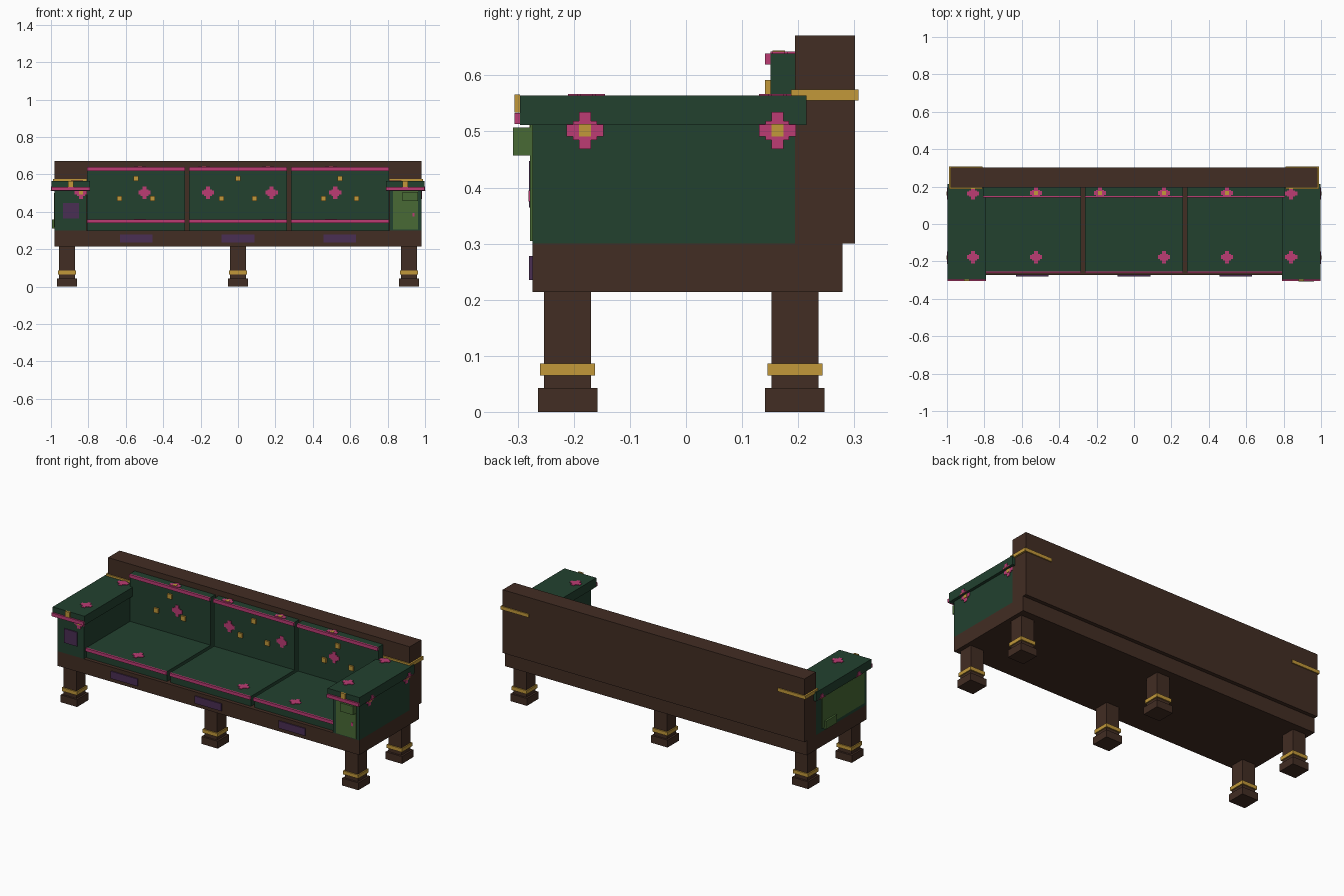
import bpy, bmesh

old = bpy.data.objects.get("Cube")
if old:
    bpy.data.objects.remove(old, do_unlink=True)


def material(name, rgb):
    lin = [((c / 255 + 0.055) / 1.055) ** 2.4 for c in rgb] + [1.0]
    m = bpy.data.materials.new(name)
    m.use_nodes = True
    m.diffuse_color = lin
    m.node_tree.nodes["Principled BSDF"].inputs["Base Color"].default_value = lin
    return m


WOOD = material("dark_wood", (66, 45, 35))
GREEN = material("green_fabric", (34, 65, 47))
PINK = material("pink_trim", (188, 60, 116))
GOLD = material("gold", (194, 152, 58))
PURPLE = material("purple_patch", (74, 46, 84))
MOSS = material("moss_patch", (72, 106, 53))


def boxes(name, mat, items):
    """One object made of boxes, each given as (x0, x1, y0, y1, z0, z1)."""
    bm = bmesh.new()
    for b in items:
        made = bmesh.ops.create_cube(bm, size=1.0)
        for v in made["verts"]:
            for i in range(3):
                lo, hi = sorted(b[2 * i:2 * i + 2])
                v.co[i] = lo if v.co[i] < 0 else hi
    me = bpy.data.meshes.new(name)
    bm.to_mesh(me)
    bm.free()
    me.materials.append(mat)
    ob = bpy.data.objects.new(name, me)
    bpy.context.collection.objects.link(ob)
    return ob


def flower(name, axis, face, out, ca, cb, clip=(-9, 9), gold=False):
    """Stepped blossom plate on an axis-aligned face, clipped on its second direction."""
    def plates(rects, depth):
        res = []
        for hw, hh in rects:
            lo, hi = max(cb - hh, clip[0]), min(cb + hh, clip[1])
            if hi - lo < 0.001:
                continue
            pairs = [(ca - hw, ca + hw), (lo, hi)]
            pairs.insert(axis, (face, face + out * depth))
            res.append([v for p in pairs for v in p])
        return res
    boxes(name, PINK, plates([(0.011, 0.033), (0.033, 0.011), (0.021, 0.017)], 0.003))
    centre = plates([(0.011, 0.011)], 0.005)
    if gold and centre:
        boxes(name + "_centre", GOLD, centre)


# Frame
boxes("base_rail", WOOD, [(-0.98, 0.98, -0.274, 0.279, 0.214, 0.30)])
boxes("backrest", WOOD, [(-0.98, 0.98, 0.194, 0.301, 0.30, 0.671)])

# Six legs with bands and feet
for y, row in ((-0.211, "front"), (0.194, "back")):
    for x, side in ((-0.914, "right"), (0, "middle"), (0.914, "left")):
        def block(h, z0, z1):
            return (x - h, x + h, y - h, y + h, z0, z1)
        tag = f"{row}_{side}_leg"
        boxes(tag, WOOD, [block(0.042, 0.043, 0.214), block(0.053, 0, 0.043)])
        boxes(tag + "_band", GOLD, [block(0.049, 0.065, 0.086)])

# Arms, caps and trims
for s, side in ((-1, "right"), (1, "left")):
    boxes(side + "_arm", GREEN, [(s * 0.81, s * 0.98, -0.274, 0.194, 0.30, 0.511)])
    boxes(side + "_arm_cap", GREEN, [(s * 0.79, s * 0.997, -0.296, 0.194, 0.511, 0.564),
                                     (s * 0.98, s * 0.997, 0.194, 0.215, 0.511, 0.564)])
    boxes(side + "_arm_trim", PINK, [(s * 0.79, s * 0.997, -0.306, -0.296, 0.513, 0.533)])
    boxes(side + "_arm_stud", GOLD, [(s * 0.88, s * 0.91, -0.306, -0.296, 0.534, 0.566)])
    boxes(side + "_back_band", GOLD, [(s * 0.81, s * 0.99, 0.187, 0.307, 0.555, 0.575)])

# Seat and back cushions with piping and buttons
for n, cx in enumerate((-0.545, 0, 0.545)):
    x0, x1 = cx - 0.262, cx + 0.262
    boxes(f"seat_cushion_{n}", GREEN, [(x0, x1, -0.253, 0.151, 0.30, 0.359)])
    boxes(f"back_cushion_{n}", GREEN, [(x0, x1, 0.151, 0.194, 0.30, 0.639)])
    boxes(f"cushion_piping_{n}", PINK, [(x0, x1, -0.263, -0.253, 0.341, 0.36),
                                        (x0, x1, 0.141, 0.151, 0.619, 0.639)])
    boxes(f"cushion_buttons_{n}", GOLD,
          [(cx + dx - 0.014, cx + dx + 0.014, 0.141, 0.151, z - 0.014, z + 0.014)
           for dx, z in ((0, 0.578), (-0.088, 0.472), (0.088, 0.472))])
    # Patch on the front rail
    boxes(f"rail_patch_{n}", PURPLE, [(cx - 0.087, cx + 0.087, -0.280, -0.274, 0.235, 0.278)])

# Fabric patches on the arms
boxes("arm_purple_patch", PURPLE, [(-0.935, -0.85, -0.280, -0.274, 0.364, 0.447)])
boxes("left_arm_patch", MOSS, [(0.83, 0.963, -0.278, -0.274, 0.305, 0.511),
                               (0.88, 0.963, -0.308, -0.274, 0.457, 0.507)])
boxes("left_arm_patch_mark", PINK, [(0.932, 0.943, -0.281, -0.278, 0.375, 0.395)])
boxes("right_arm_patch", MOSS, [(-0.984, -0.98, -0.25, 0.14, 0.32, 0.50),
                                (-0.995, -0.98, 0.02, 0.12, 0.31, 0.358)])

# Blossoms on the cushions, arm tops and arm fronts
for n, x in enumerate((-0.50, -0.16, 0.18, 0.52)):
    flower(f"back_blossom_{n}", 1, 0.151, -1, x, 0.503)
for n, x in enumerate((-0.524, -0.182, 0.16, 0.497)):
    flower(f"back_top_blossom_{n}", 2, 0.639, 1, x, 0.165, (0.151, 0.194), True)
    if n != 1:
        flower(f"seat_blossom_{n}", 2, 0.359, 1, x, -0.177)
for x, side in ((-0.861, "right"), (0.84, "left")):
    for y in (-0.177, 0.163):
        flower(side + "_cap_blossom", 2, 0.564, 1, x, y, (-9, 0.194))
flower("arm_front_blossom", 1, -0.274, -1, -0.84, 0.503, (-9, 0.511), True)

# Blossoms wrapping from arm side to cap side
for y in (-0.180, 0.163):
    flower("left_arm_blossom", 0, 0.98, 1, y, 0.502, (-9, 0.511), True)
    for s, side in ((-1, "right"), (1, "left")):
        flower(side + "_cap_side_blossom", 0, s * 0.997, s, y, 0.502, (0.511, 9), True)
